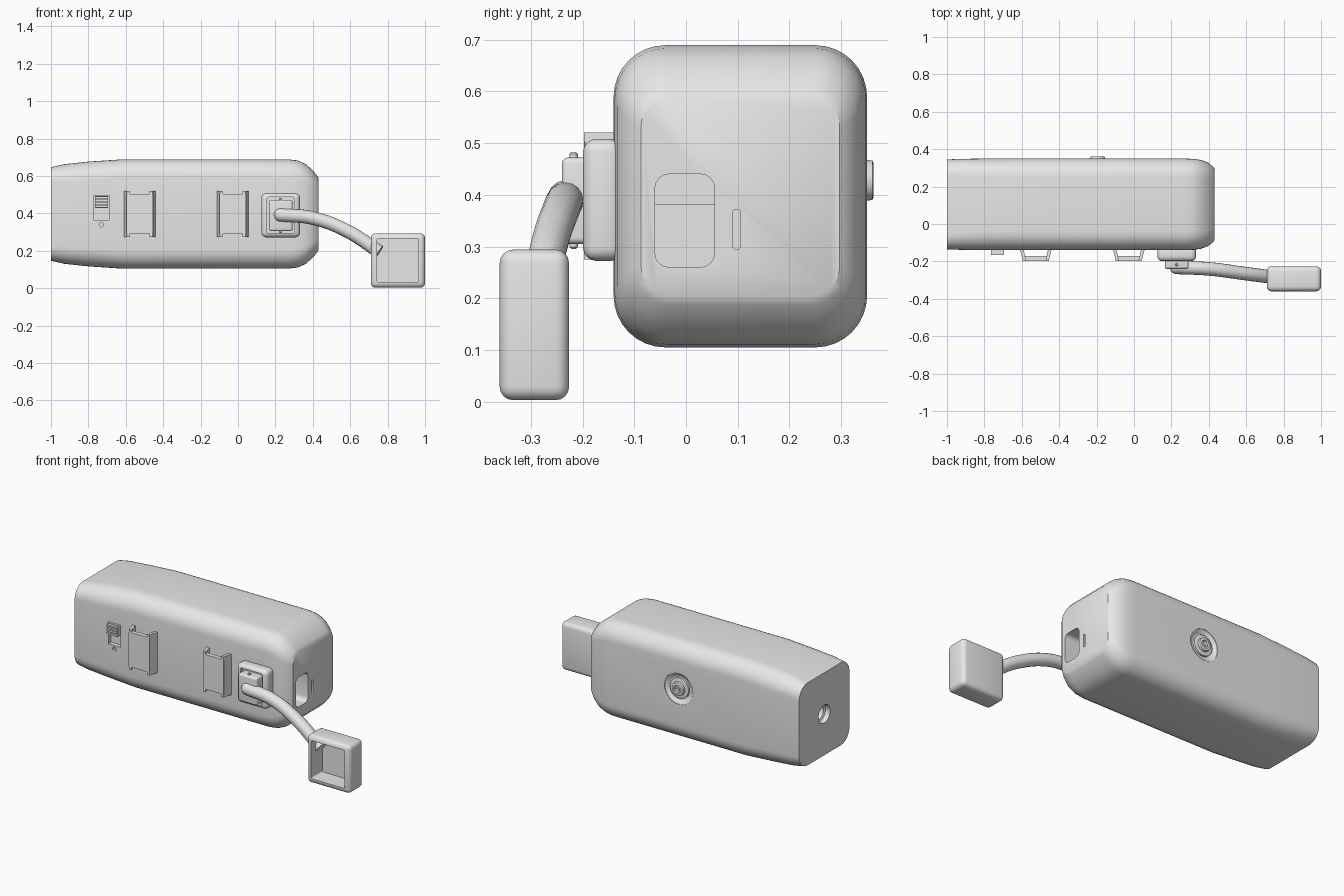
import bpy, bmesh, math
from mathutils import Vector, Matrix

if "Cube" in bpy.data.objects:
    bpy.data.objects.remove(bpy.data.objects["Cube"], do_unlink=True)

GREY = (0.8, 0.8, 0.8, 1)
grey = bpy.data.materials.new("plain_grey")
grey.use_nodes = True
grey.diffuse_color = GREY
grey.node_tree.nodes["Principled BSDF"].inputs["Base Color"].default_value = GREY


def activate(ob):
    for other in bpy.context.selected_objects:
        other.select_set(False)
    ob.select_set(True)
    bpy.context.view_layer.objects.active = ob


def finish(name, bm):
    bmesh.ops.recalc_face_normals(bm, faces=bm.faces)
    mesh = bpy.data.meshes.new(name)
    bm.to_mesh(mesh)
    bm.free()
    ob = bpy.data.objects.new(name, mesh)
    bpy.context.collection.objects.link(ob)
    mesh.materials.append(grey)
    return ob


def box(name, lo, hi, r=0, axis=None, seg=4):
    """Box between two corners; rounds all edges, or only those along axis."""
    lo, hi = Vector(lo), Vector(hi)
    bm = bmesh.new()
    bmesh.ops.create_cube(bm, size=1)
    for v in bm.verts:
        v.co = Vector([(lo[i] + hi[i]) / 2 + v.co[i] * (hi[i] - lo[i]) for i in range(3)])
    if r:
        edges = [e for e in bm.edges if axis is None
                 or abs((e.verts[0].co - e.verts[1].co)[axis]) > 1e-5]
        bmesh.ops.bevel(bm, geom=edges, offset=r, segments=seg, profile=0.5, affect='EDGES')
    return finish(name, bm)


def lathe(name, centre, axis, profile, steps=40):
    """Spin (radius, offset) points around an axis through centre."""
    bm = bmesh.new()
    rings = []
    for r, h in profile:
        rings.append([bm.verts.new((r * math.cos(a), r * math.sin(a), h))
                      for a in (2 * math.pi * i / steps for i in range(steps))])
    for a, b in zip(rings, rings[1:]):
        for i in range(steps):
            j = (i + 1) % steps
            bm.faces.new((a[i], a[j], b[j], b[i]))
    bm.faces.new(rings[0])
    bm.faces.new(rings[-1])
    turn = Vector((0, 0, 1)).rotation_difference(Vector(axis)).to_matrix().to_4x4()
    bm.transform(Matrix.Translation(centre) @ turn)
    return finish(name, bm)


def prism(name, outline, z0, z1):
    """Extrude an (x, y) outline upwards."""
    bm = bmesh.new()
    face = bm.faces.new([bm.verts.new((x, y, z0)) for x, y in outline])
    new = bmesh.ops.extrude_face_region(bm, geom=[face])["geom"]
    bmesh.ops.translate(bm, vec=(0, 0, z1 - z0),
                        verts=[g for g in new if isinstance(g, bmesh.types.BMVert)])
    return finish(name, bm)


def cut(ob, cutter):
    mod = ob.modifiers.new("cut", 'BOOLEAN')
    mod.operation = 'DIFFERENCE'
    mod.solver = 'EXACT'
    mod.object = cutter
    activate(ob)
    bpy.ops.object.modifier_apply(modifier=mod.name)
    bpy.data.objects.remove(cutter, do_unlink=True)


# Main body: rounded rectangles lofted along x
CY, CZ = 0.105, 0.397
sections = [(-1, .24, .25, .08), (-.93, .243, .266, .09), (-.8, .245, .28, .1),
            (-.62, .245, .292, .1), (.27, .245, .292, .1), (.32, .243, .286, .1),
            (.36, .237, .268, .095), (.395, .224, .238, .085),
            (.42, .205, .21, .07), (.43, .192, .194, .06)]
bm = bmesh.new()
loops = []
for x, hy, hz, r in sections:
    ring = []
    for q, (sy, sz) in enumerate([(1, 1), (-1, 1), (-1, -1), (1, -1)]):
        for i in range(9):
            a = math.pi / 2 * (q + i / 8)
            ring.append(bm.verts.new((x, CY + sy * (hy - r) + r * math.cos(a),
                                      CZ + sz * (hz - r) + r * math.sin(a))))
    loops.append(ring)
for a, b in zip(loops, loops[1:]):
    for i in range(len(a)):
        j = (i + 1) % len(a)
        bm.faces.new((a[i], a[j], b[j], b[i]))
bm.faces.new(loops[0])
bm.faces.new(loops[-1])
body = finish("main_body", bm)

# Socket and slit in the left end
cut(body, box("socket_cutter", (.24, -.06, .26), (.5, .055, .44), .027, 0))
cut(body, box("slit_cutter", (.415, .091, .295), (.5, .105, .372), .005, 0))
box("socket_step", (.23, -.062, .38), (.3, .057, .442))

# Threaded hole in the right end
cut(body, lathe("screw_cutter", (-1, CY, CZ), (1, 0, 0),
                [(.055, -.05), (.055, .03), (.042, .035), (.042, .16)]))

# Round button in a dished ring on the back
BUTTON = (-.195, .35, .428)
cut(body, lathe("dish_cutter", BUTTON, (0, 1, 0),
                [(.07, -.018), (.094, -.003), (.094, .05)]))
lathe("button", BUTTON, (0, 1, 0),
      [(.062, -.03), (.062, -.006), (.058, -.004), (.04, -.004), (.038, .01),
       (.034, .012), (.024, .012), (.02, .005), (.012, .005), (.009, .009)])

# Slide switch and indicator hole on the front
cut(body, box("switch_cutter", (-.77, -.2, .362), (-.69, -.115, .496)))
box("switch_slider", (-.765, -.15, .43), (-.695, -.11, .494))
for i in range(4):
    z = .433 + i * .016
    box("switch_ridge", (-.765, -.165, z), (-.695, -.145, z + .01))
cut(body, lathe("indicator_cutter", (-.73, -.14, .34), (0, 1, 0), [(.012, -.05), (.012, .015)], 20))

# Strap loops: two sloping legs with a bridging plate
for cx in (-.525, -.028):
    for s in (-1, 1):
        prism("loop_leg", [(cx + s * x, y) for x, y in
                           [(.085, -.135), (.069, -.197), (.052, -.197), (.066, -.135)]],
              .275, .52)
    prism("loop_plate", [(cx + x, y) for x, y in
                         [(-.07, -.197), (.07, -.197), (.06, -.171), (-.06, -.171)]],
          .293, .503)

# Tether mount with an inner block and hinge pin
mount = box("tether_mount", (.125, -.199, .272), (.332, -.12, .508), .026)
cut(mount, box("mount_cutter", (.155, -.25, .293), (.302, -.18, .487), .01, 1))
box("tether_block", (.165, -.24, .305), (.292, -.17, .472), .012)
lathe("hinge_pin", (.228, -.217, .295), (0, 0, 1),
      [(.004, 0), (.008, .004), (.008, .184), (.004, .188)], 16)

# Flexible tether
path = [(.228, -.232, .392), (.4, -.24, .375), (.58, -.263, .308), (.755, -.286, .195)]
curve = bpy.data.curves.new("tether", 'CURVE')
curve.dimensions = '3D'
curve.bevel_depth = .036
curve.bevel_resolution = 6
curve.use_fill_caps = True
spline = curve.splines.new('BEZIER')
spline.bezier_points.add(len(path) - 1)
for p, co in zip(spline.bezier_points, path):
    p.co = co
    p.handle_left_type = p.handle_right_type = 'AUTO'
tether = bpy.data.objects.new("tether", curve)
bpy.context.collection.objects.link(tether)
curve.materials.append(grey)
activate(tether)
bpy.ops.object.convert(target='MESH')
bm = bmesh.new()
bmesh.ops.create_uvsphere(bm, u_segments=24, v_segments=12, radius=.036,
                          matrix=Matrix.Translation(path[0]))
finish("tether_end", bm)

# Hollow cap, open to the front
cap = box("protective_cap", (.71, -.36, .003), (1, -.226, .294), .026)
cut(cap, box("cap_cutter", (.742, -.4, .034), (.966, -.252, .264), .008, 1))

# Smooth shading with sharp edges kept
for ob in bpy.context.scene.objects:
    if ob.type == 'MESH' and ob.data.materials and ob.data.materials[0] == grey:
        activate(ob)
        bpy.ops.object.shade_smooth_by_angle(angle=math.radians(32))
